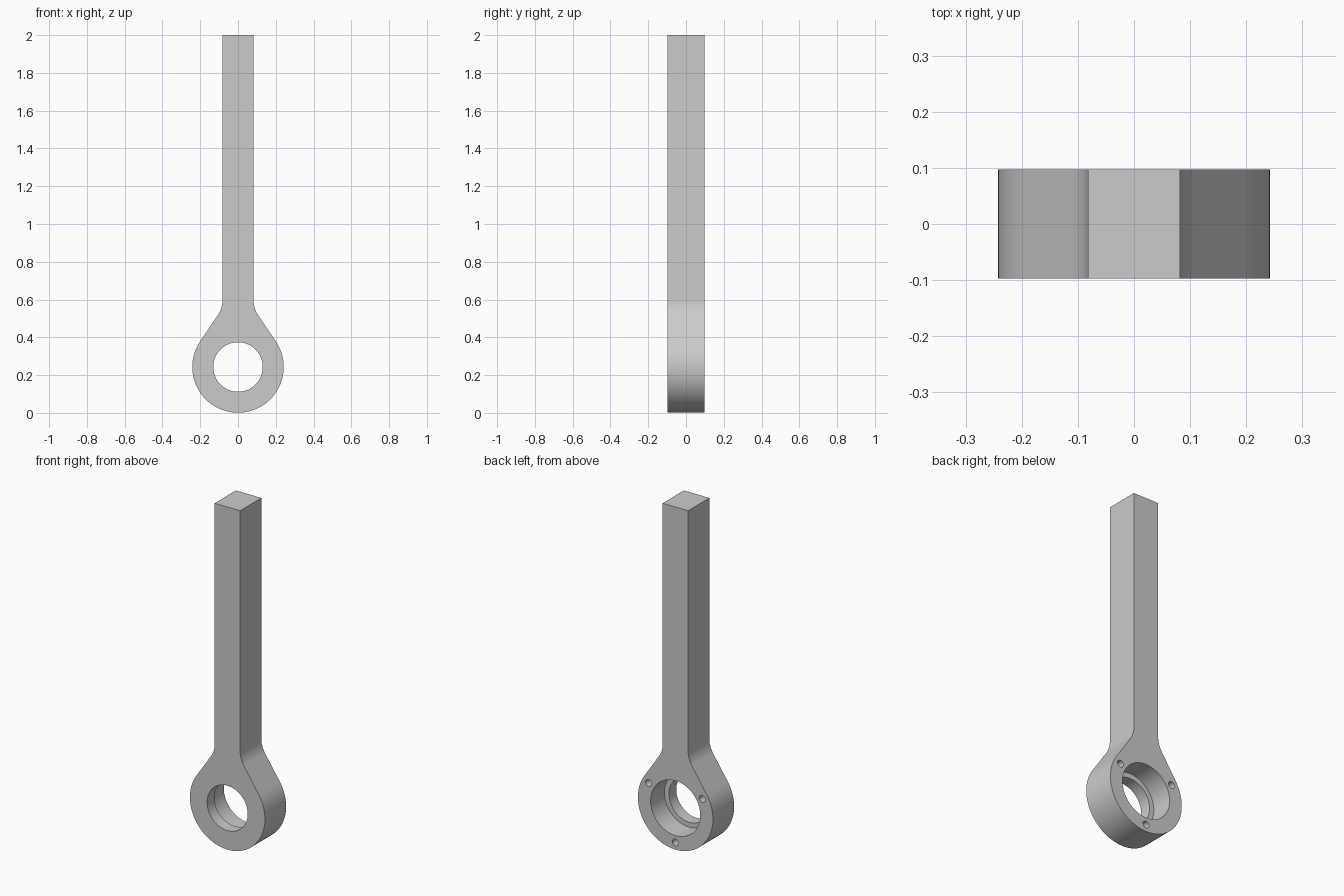
import bpy, bmesh
from math import sin, cos, pi, radians, tan
from mathutils import Vector

cube = bpy.data.objects.get("Cube")
if cube:
    bpy.data.objects.remove(cube, do_unlink=True)

HALF_DEPTH = 0.0975
EYE_Z, EYE_R = 0.243, 0.242
ROD_X, TOP = 0.082, 2.0
TAPER = radians(34)      # angle of the neck flanks from vertical
NECK_LEN = 0.045         # tangent length of the neck fillet

grey = bpy.data.materials.new("plain grey")
grey.use_nodes = True
grey.diffuse_color = (0.6, 0.6, 0.6, 1)
grey.node_tree.nodes["Principled BSDF"].inputs["Base Color"].default_value = (0.6, 0.6, 0.6, 1)


def prism(name, outline, y0, y1):
    """Extrude an x-z outline from y0 to y1."""
    bm = bmesh.new()
    face = bm.faces.new([bm.verts.new((x, y0, z)) for x, z in outline])
    new = bmesh.ops.extrude_face_region(bm, geom=[face])["geom"]
    bmesh.ops.translate(bm, vec=(0, y1 - y0, 0),
                        verts=[v for v in new if isinstance(v, bmesh.types.BMVert)])
    bmesh.ops.recalc_face_normals(bm, faces=bm.faces)
    mesh = bpy.data.meshes.new(name)
    bm.to_mesh(mesh)
    bm.free()
    mesh.materials.append(grey)
    obj = bpy.data.objects.new(name, mesh)
    bpy.context.collection.objects.link(obj)
    return obj


def circle(x, z, r, n):
    return [(x + r * cos(2 * pi * i / n), z + r * sin(2 * pi * i / n)) for i in range(n)]


# Right half of the outline: eye arc, straight flank, neck fillet, rod
half = []
for i in range(1, 49):
    a = -pi / 2 + (pi / 2 + TAPER) * i / 48
    half.append((EYE_R * cos(a), EYE_Z + EYE_R * sin(a)))
tangent = Vector(half[-1])
corner_z = tangent.y + (tangent.x - ROD_X) / tan(TAPER)
fillet_r = NECK_LEN / tan(TAPER / 2)
for i in range(13):
    a = TAPER * (1 - i / 12)
    half.append((ROD_X + fillet_r * (1 - cos(a)),
                 corner_z + NECK_LEN - fillet_r * sin(a)))
half.append((ROD_X, TOP))
outline = [(0, EYE_Z - EYE_R)] + half + [(-x, z) for x, z in reversed(half)]
rod = prism("eye_rod", outline, -HALF_DEPTH, HALF_DEPTH)

# Through hole, wider bearing recess from the back, three screw holes
cutters = [
    prism("through_hole", circle(0, EYE_Z, 0.131, 96), -0.2, 0.2),
    prism("bearing_recess", circle(0, EYE_Z, 0.16, 96), -0.03, 0.2),
]
for deg in (-90, 30, 150):
    a = radians(deg)
    cutters.append(prism("screw_hole", circle(0.2 * cos(a), EYE_Z + 0.2 * sin(a), 0.02, 24),
                         0.02, 0.2))

bpy.ops.object.select_all(action='DESELECT')
bpy.context.view_layer.objects.active = rod
rod.select_set(True)
for cutter in cutters:
    mod = rod.modifiers.new("cut", 'BOOLEAN')
    mod.operation = 'DIFFERENCE'
    mod.solver = 'EXACT'
    mod.object = cutter
    bpy.ops.object.modifier_apply(modifier=mod.name)
    bpy.data.objects.remove(cutter, do_unlink=True)

bpy.ops.object.shade_smooth_by_angle(angle=radians(30))
